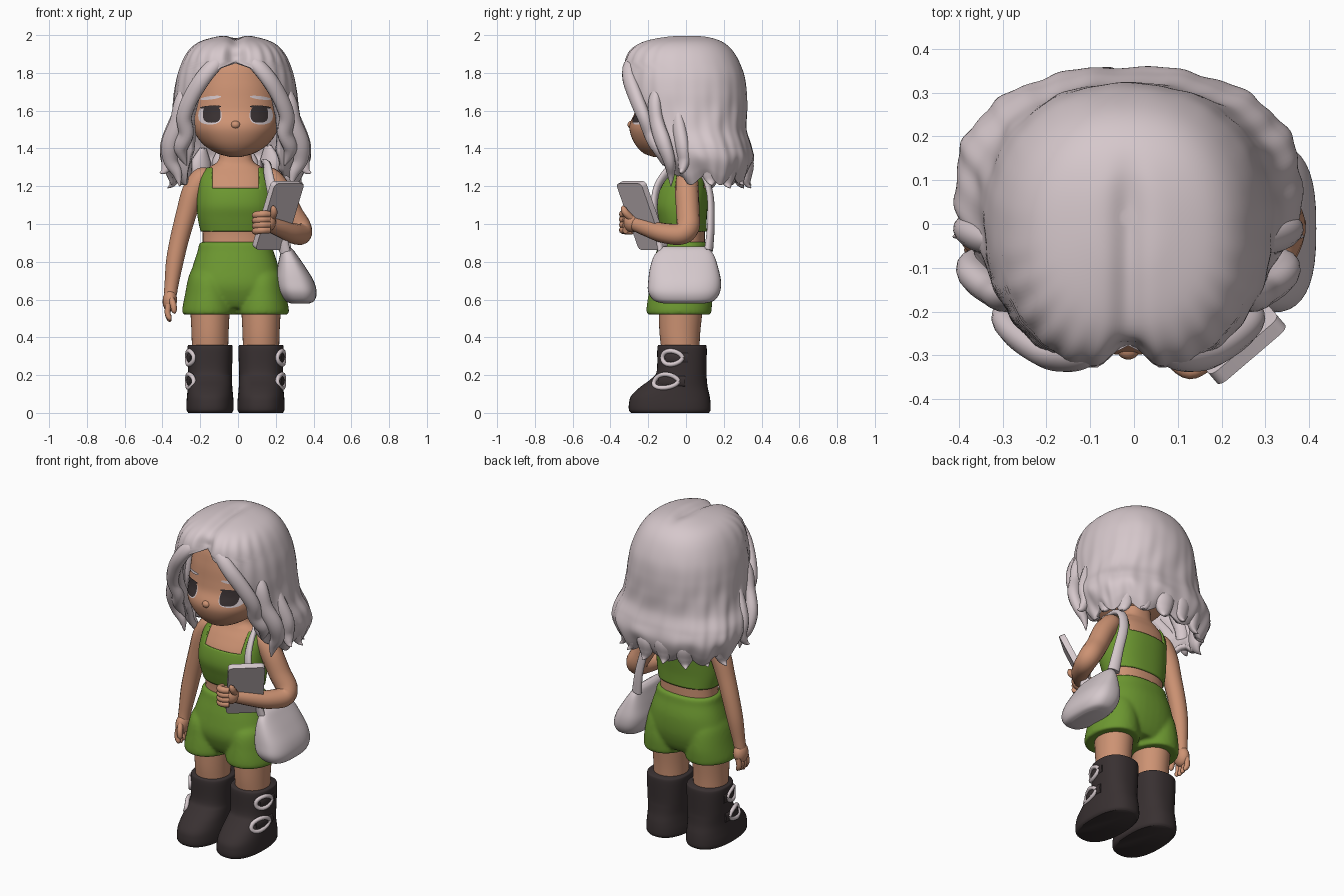
import bpy, bmesh, math
from mathutils import Vector, Matrix
from mathutils.bvhtree import BVHTree

if "Cube" in bpy.data.objects:
    bpy.data.objects.remove(bpy.data.objects["Cube"])

CX = -0.013  # body centre line


def material(name, r, g, b):
    m = bpy.data.materials.new(name)
    m.diffuse_color = (r, g, b, 1)
    m.use_nodes = True
    m.node_tree.nodes["Principled BSDF"].inputs["Base Color"].default_value = m.diffuse_color
    return m


SKIN = material("skin", .61, .29, .172)
HAIR = material("pale_hair", .67, .575, .60)
GREEN = material("green_cloth", .15, .31, .03)
DARK = material("dark_leather", .04, .03, .031)
PALE = material("pale_fabric", .67, .585, .61)


def finish(name, bm, mat, angle=50):
    bmesh.ops.recalc_face_normals(bm, faces=bm.faces[:])
    me = bpy.data.meshes.new(name)
    bm.to_mesh(me)
    bm.free()
    ob = bpy.data.objects.new(name, me)
    bpy.context.collection.objects.link(ob)
    me.materials.append(mat)
    bpy.ops.object.select_all(action='DESELECT')
    ob.select_set(True)
    bpy.context.view_layer.objects.active = ob
    bpy.ops.object.shade_smooth_by_angle(angle=math.radians(angle))
    return ob


def spline(pts, sub):
    """Smooth samples through a list of equal-length tuples."""
    out = []
    for i in range(len(pts) - 1):
        a, b, c, d = pts[max(i - 1, 0)], pts[i], pts[i + 1], pts[min(i + 2, len(pts) - 1)]
        for k in range(sub):
            t = k / sub
            out.append([.5 * (2 * q + (r - p) * t + (2 * p - 5 * q + 4 * r - s) * t * t
                              + (3 * q - p - 3 * r + s) * t ** 3) for p, q, r, s in zip(a, b, c, d)])
    return out + [list(pts[-1])]


def sgnpow(v, e):
    return math.copysign(abs(v) ** e, v)


def skin_rings(bm, rings, closed=True):
    vs = [[bm.verts.new(p) for p in r] for r in rings]
    n = len(vs[0])
    for a, b in zip(vs, vs[1:]):
        for i in range(n if closed else n - 1):
            j = (i + 1) % n
            bm.faces.new((a[i], a[j], b[j], b[i]))
    return vs


def loft(rows, n=40, p=2, sub=5, cx=CX, cap=True):
    """Stacked rings; each row is z, half width, front y, back y."""
    rings = []
    for z, rx, yf, yb in spline(rows, sub):
        rings.append([(cx + rx * sgnpow(math.sin(t), 2 / p),
                       (yf + yb) / 2 + (yb - yf) / 2 * sgnpow(math.cos(t), 2 / p), z)
                      for t in (2 * math.pi * i / n for i in range(n))])
    bm = bmesh.new()
    vs = skin_rings(bm, rings)
    if cap:
        bm.faces.new(vs[0])
        bm.faces.new(vs[-1])
    return bm


def tube(name, pts, mat, flat=1, n=14, sub=6, up=(0, 1, 0)):
    """Tapered tube; each point is x, y, z, radius. flat scales the radius along up."""
    s = spline(pts, sub)
    rings = []
    for i, q in enumerate(s):
        d = (Vector(s[min(i + 1, len(s) - 1)][:3]) - Vector(s[max(i - 1, 0)][:3])).normalized()
        u = Vector(up)
        u = (u - d * u.dot(d)).normalized()
        v = d.cross(u)
        rings.append([Vector(q[:3]) + q[3] * (v * math.cos(t) + u * flat * math.sin(t))
                      for t in (2 * math.pi * k / n for k in range(n))])
    bm = bmesh.new()
    vs = skin_rings(bm, rings)
    bm.faces.new(vs[0])
    bm.faces.new(vs[-1])
    return finish(name, bm, mat, 70)


def ball(name, loc, size, mat, rot=0):
    bm = bmesh.new()
    bmesh.ops.create_uvsphere(bm, u_segments=20, v_segments=12, radius=1,
                              matrix=Matrix.Translation(loc) @ Matrix.Rotation(rot, 4, 'Y') @ Matrix.Diagonal((*size, 1)))
    return finish(name, bm, mat)


# head, nose and torso
bm = loft([(1.355, .03, -.17, -.06), (1.375, .10, -.225, .04), (1.42, .17, -.268, .12), (1.48, .215, -.295, .17),
           (1.53, .23, -.297, .19), (1.59, .235, -.272, .2), (1.65, .235, -.262, .22), (1.75, .22, -.25, .22),
           (1.85, .17, -.22, .18), (1.9, .08, -.12, .1)], n=64, p=2.2)
face_tree = BVHTree.FromBMesh(bm)
finish("head", bm, SKIN)
ball("nose", (CX, -.286, 1.525), (.026, .024, .022), SKIN)
TORSO = [(.85, .175, -.13, .1), (.96, .175, -.13, .1), (1.03, .19, -.15, .1), (1.1, .195, -.165, .105),
         (1.18, .19, -.15, .11), (1.25, .178, -.11, .1), (1.3, .14, -.075, .08), (1.34, .09, -.06, .07),
         (1.45, .08, -.05, .07)]
finish("torso", loft(TORSO, p=2.3), SKIN)

# cropped top with square neckline and straps
bm = loft([(z, rx + .01, yf - .01, yb + .01) for z, rx, yf, yb in TORSO[1:7]], n=64, p=2.3, cap=False)
for co, no in (((CX + .125, 0, 0), (1, 0, 0)), ((CX - .125, 0, 0), (1, 0, 0)), ((0, 0, 1.19), (0, 0, 1))):
    bmesh.ops.bisect_plane(bm, geom=bm.verts[:] + bm.edges[:] + bm.faces[:], plane_co=co, plane_no=no)
cut = [f for f in bm.faces if f.calc_center_median().z > 1.19 and abs(f.calc_center_median().x - CX) < .125]
bmesh.ops.delete(bm, geom=cut, context='FACES')
top = finish("crop_top", bm, GREEN)
mod = top.modifiers.new("cloth", 'SOLIDIFY')
mod.thickness = .015

# shorts: hips and two leg openings fused together
bm = loft([(.555, .2, -.15, .1), (.6, .24, -.175, .125), (.68, .252, -.195, .145), (.78, .226, -.178, .145),
           (.86, .2, -.155, .125), (.89, .195, -.148, .12), (.905, .185, -.14, .112)], p=2.3)
for s in (-1, 1):
    leg = loft([(.52, .138, -.205, .132), (.545, .142, -.21, .136), (.62, .128, -.2, .138), (.72, .108, -.175, .12),
                (.78, .08, -.1, .08)], cx=CX + s * .141)
    me = bpy.data.meshes.new("leg_part")
    leg.to_mesh(me)
    leg.free()
    bm.from_mesh(me)
    bpy.data.meshes.remove(me)
shorts = finish("shorts", bm, GREEN)
mod = shorts.modifiers.new("fuse", 'REMESH')
mod.mode, mod.voxel_size, mod.use_smooth_shade = 'VOXEL', .009, True
mod = shorts.modifiers.new("soften", 'SMOOTH')
mod.factor, mod.iterations = .5, 10

for s, side in ((-1, "left"), (1, "right")):
    x = CX + s * .135
    # legs and boots
    finish(side + "_leg", loft([(.3, .095, -.125, .07), (.42, .098, -.14, .075), (.56, .105, -.145, .09)], cx=x), SKIN)
    finish(side + "_boot", loft([(0, .115, -.29, .12), (.015, .124, -.302, .13), (.05, .125, -.302, .13),
                                 (.09, .122, -.29, .125), (.135, .118, -.245, .115), (.18, .116, -.185, .11),
                                 (.22, .116, -.155, .108), (.34, .12, -.152, .11), (.36, .113, -.145, .103)],
                                cx=x, p=2.4), DARK)
    # pale buckles wrapped round the outer front, each over a short dark strap
    for z, cy, ry in ((.292, -.021, .131), (.168, -.043, .158)):
        def on_boot(t, dz, lift):
            return (x + s * (.117 + lift) * sgnpow(math.sin(t), 2 / 2.4),
                    cy - (ry + lift - dz * .5 * (z < .2)) * sgnpow(math.cos(t), 2 / 2.4), z + dz)
        tube(side + "_buckle", [(*on_boot(1.16 + .42 * math.cos(a), .036 * math.sin(a), .003), .0125)
                                for a in (2 * math.pi * k / 16 for k in range(17))], PALE, n=8, sub=2, up=(s, -.4, 0))
        tube(side + "_boot_strap", [(*on_boot(.95 + .16 * k, 0, -.002), .028) for k in range(6)],
             DARK, flat=.35, sub=3, up=(s, -.4, 0))

    # eyes and brows laid onto the face
    def plate(name, cx, cz, w, h, mat, lift, p=2, tilt=0):
        b = bmesh.new()
        rings = []
        for r in (.02, .35, .7, 1):
            row = []
            for k in range(24):
                a = 2 * math.pi * k / 24
                px = cx + r * w * sgnpow(math.cos(a), 2 / p)
                pz = cz + r * h * sgnpow(math.sin(a), 2 / p) + tilt * (px - cx)
                hit = face_tree.ray_cast(Vector((px, -1, pz)), Vector((0, 1, 0)))[0]
                row.append((px, hit.y - lift, pz))
            rings.append(row)
        vs = skin_rings(b, rings)
        b.faces.new(vs[0])
        finish(name, b, mat)

    ex = CX + s * .128
    plate(side + "_eye_white", ex + s * .008, 1.575, .062, .048, PALE, .003, 2.6)
    plate(side + "_iris", ex - s * .002, 1.581, .047, .045, DARK, .006, 2.8)
    plate(side + "_upper_lashes", ex + s * .004, 1.619, .056, .008, DARK, .008, 2, -s * .06)
    plate(side + "_brow", ex + s * .004, 1.668, .056, .009, HAIR, .006, 2, -s * .12)

# hanging arm and hand
tube("left_arm", [(-.15, .005, 1.27, .03), (-.19, .005, 1.245, .056), (-.237, .005, 1.17, .06),
                  (-.275, .005, 1.05, .054), (-.31, .005, .92, .05), (-.335, 0, .8, .046), (-.352, -.01, .68, .037),
                  (-.358, -.015, .63, .035)], SKIN)
ball("left_palm", (-.361, -.018, .595), (.038, .052, .06), SKIN, .08)
for k in range(4):
    y = -.056 + k * .025
    tube("left_finger", [(-.368, y, .575, .016), (-.373, y - .003, .53, .0155),
                         (-.363, y - .006, .495 + .006 * abs(k - 1), .013), (-.357, y - .006, .483 + .006 * abs(k - 1), .004)],
         SKIN, n=10, sub=4)
tube("left_thumb", [(-.355, -.05, .61, .015), (-.343, -.075, .575, .017), (-.338, -.08, .54, .014), (-.337, -.08, .525, .003)],
     SKIN, n=10, sub=4)

# bent arm and hand
tube("right_arm", [(.13, .005, 1.27, .03), (.17, .005, 1.245, .056), (.225, .005, 1.17, .063), (.28, .01, 1.06, .062),
                   (.325, .01, .985, .062), (.33, -.03, .947, .058), (.285, -.12, .953, .053), (.225, -.2, .977, .046),
                   (.165, -.265, 1.0, .04)], SKIN, up=(.2, .3, 1))
ball("right_palm", (.145, -.288, 1.01), (.056, .047, .054), SKIN)
for k in range(4):
    z = 1.052 - k * .028
    tube("right_finger", [(.165, -.32, z, .018), (.128, -.335, z, .02), (.094, -.312, z - .005, .019),
                          (.09, -.275, z - .008, .014), (.092, -.265, z - .008, .004)], SKIN, n=10, sub=4, up=(0, 0, 1))
tube("right_thumb", [(.18, -.29, 1.03, .018), (.19, -.32, 1.06, .019), (.187, -.332, 1.085, .014), (.185, -.333, 1.097, .003)],
     SKIN, n=10, sub=4)

# tablet
w = Vector((.76, .65, 0)).normalized()
u = Vector((.14, -.09, .35))
u = (u - w * u.dot(w)).normalized()
rot = Matrix((w, u, w.cross(u))).transposed().to_4x4()
bm = bmesh.new()
bmesh.ops.create_cube(bm, size=1, matrix=Matrix.Diagonal((.205, .385, .034, 1)))
corners = [e for e in bm.edges if abs(e.verts[0].co.z - e.verts[1].co.z) > .01]
bmesh.ops.bevel(bm, geom=corners, offset=.022, segments=4, profile=.5, affect='EDGES')
bmesh.ops.transform(bm, matrix=Matrix.Translation((.212, -.232, 1.045)) @ rot, verts=bm.verts[:])
finish("tablet", bm, PALE, 30)

# shoulder bag and strap; the bag leans outwards toward its base
bm = loft([(.58, .05, -.12, .1), (.595, .08, -.17, .15), (.64, .102, -.2, .18), (.7, .1, -.2, .185),
           (.77, .075, -.19, .17), (.83, .048, -.17, .15), (.865, .03, -.14, .125), (.88, .012, -.12, .1)], cx=.257, p=2.7)
for v in bm.verts:
    v.co.x += (.88 - v.co.z) * .24
finish("bag", bm, PALE)
tube("bag_strap", [(.25, -.13, .85, .03), (.225, -.15, .97, .028), (.195, -.168, 1.1, .028), (.17, -.14, 1.22, .028),
                   (.15, -.04, 1.32, .028), (.155, .07, 1.29, .028), (.18, .125, 1.17, .028), (.225, .132, 1.0, .03),
                   (.25, .12, .86, .036)], PALE, flat=.6, up=(.25, 1, .5))

# hair shell, open around the face, with a centre parting and wavy locks
HAIR_ROWS = [(2.0, .015, 0, .03), (1.992, .1, -.12, .12), (1.96, .2, -.25, .2), (1.9, .262, -.325, .26),
             (1.8, .305, -.345, .305), (1.7, .325, -.34, .32), (1.6, .335, -.31, .322), (1.5, .355, -.26, .322),
             (1.42, .388, -.21, .345), (1.35, .395, -.18, .36), (1.28, .37, -.14, .34), (1.23, .34, -.1, .31)]
EDGE = [(2.1, 0), (1.855, 0), (1.835, .06), (1.81, .105), (1.77, .145), (1.72, .18), (1.65, .213), (1.55, .232),
        (1.45, .235), (1.38, .23), (1.3, .25), (1.1, .27)]


def edge_x(z):
    for (z0, x0), (z1, x1) in zip(EDGE, EDGE[1:]):
        if z >= z1:
            return x0 + (x1 - x0) * (z0 - z) / (z0 - z1)
    return EDGE[-1][1]


def ramp(v):
    v = min(1, max(0, v))
    return v * v * (3 - 2 * v)


rings, NT, P = [], 160, 2.25
for z, rx, yf, yb in spline(HAIR_ROWS, 7):
    a = math.asin(min(1, (edge_x(z) / rx) ** (P / 2)))
    low = ramp((1.95 - z) / .6)
    ring = []
    for i in range(NT + 1):
        t = (math.pi - a) * (2 * i / NT - 1)
        front = ramp((abs(t) - 1.2) / 1.2)
        f = 1 + low * (.011 * math.sin(13 * t + 2 * math.sin(z * 12)) + .005 * math.sin(29 * t + z * 9))
        f += front * (1 - low) * .012 * math.sin(24 * abs(t) + z * 10) * ramp((1.98 - z) / .06)
        px = rx * f * sgnpow(math.sin(t), 2 / P)
        py = (yf + yb) / 2 + (yb - yf) / 2 * f * sgnpow(math.cos(t), 2 / P)
        py += .06 * math.exp(-(px / .055) ** 2) * ramp((1.985 - z) / .1) * ramp(-py / .2)
        pz = z - .022 * math.exp(-(px / .035) ** 2) * ramp((z - 1.86) / .06) * ramp((.2 - py) / .2)
        if z < 1.4:
            pz += (1.4 - z) * .14 * math.sin(9 * t)
        ring.append((px + CX, py, pz))
    rings.append(ring)
bm = bmesh.new()
vs = skin_rings(bm, rings, closed=False)
bm.faces.new(vs[0][:-1])
bmesh.ops.remove_doubles(bm, verts=bm.verts[:], dist=.0005)
hair = finish("hair", bm, HAIR, 80)
if sum(p.normal.dot(p.center - Vector((CX, 0, 1.6))) for p in hair.data.polygons) < 0:
    hair.data.flip_normals()
mod = hair.modifiers.new("thickness", 'SOLIDIFY')
mod.thickness = .035

# locks framing the face
LOCKS = [
    [(.03, -.25, 1.875, .012), (.1, -.295, 1.85, .038), (.17, -.3, 1.775, .044), (.235, -.265, 1.67, .044),
     (.272, -.225, 1.57, .042), (.262, -.19, 1.48, .042), (.29, -.15, 1.4, .038), (.26, -.12, 1.31, .004)],
    [(.23, -.14, 1.78, .01), (.28, -.165, 1.66, .04), (.305, -.155, 1.54, .045), (.345, -.12, 1.43, .048),
     (.345, -.09, 1.34, .04), (.31, -.08, 1.27, .027), (.295, -.08, 1.2, .003)],
    [(.27, -.05, 1.7, .01), (.315, -.04, 1.54, .04), (.355, -.02, 1.42, .045), (.355, -.01, 1.34, .04),
     (.375, -.02, 1.285, .022), (.4, -.03, 1.27, .003)]]
for s in (-1, 1):
    for lock in LOCKS:
        tube("hair_lock", [(CX + s * x, y, z, r) for x, y, z, r in lock], HAIR, flat=.8, up=(s * .4, -1, .2))

# flicked tips round the back hem
for k in range(8):
    t = (k - 3.5) * .38
    c, s = math.cos(t), math.sin(t)
    tube("hair_tip", [(CX + r * s * 1.06, .07 + r * .8 * c, z + .015 * (k % 2), q) for r, z, q in
                      ((.3, 1.4, .02), (.32, 1.32, .06), (.315, 1.25, .05), (.325, 1.21, .026), (.35, 1.19, .003))],
         HAIR, flat=.6, n=12, up=(s, c, .1))
